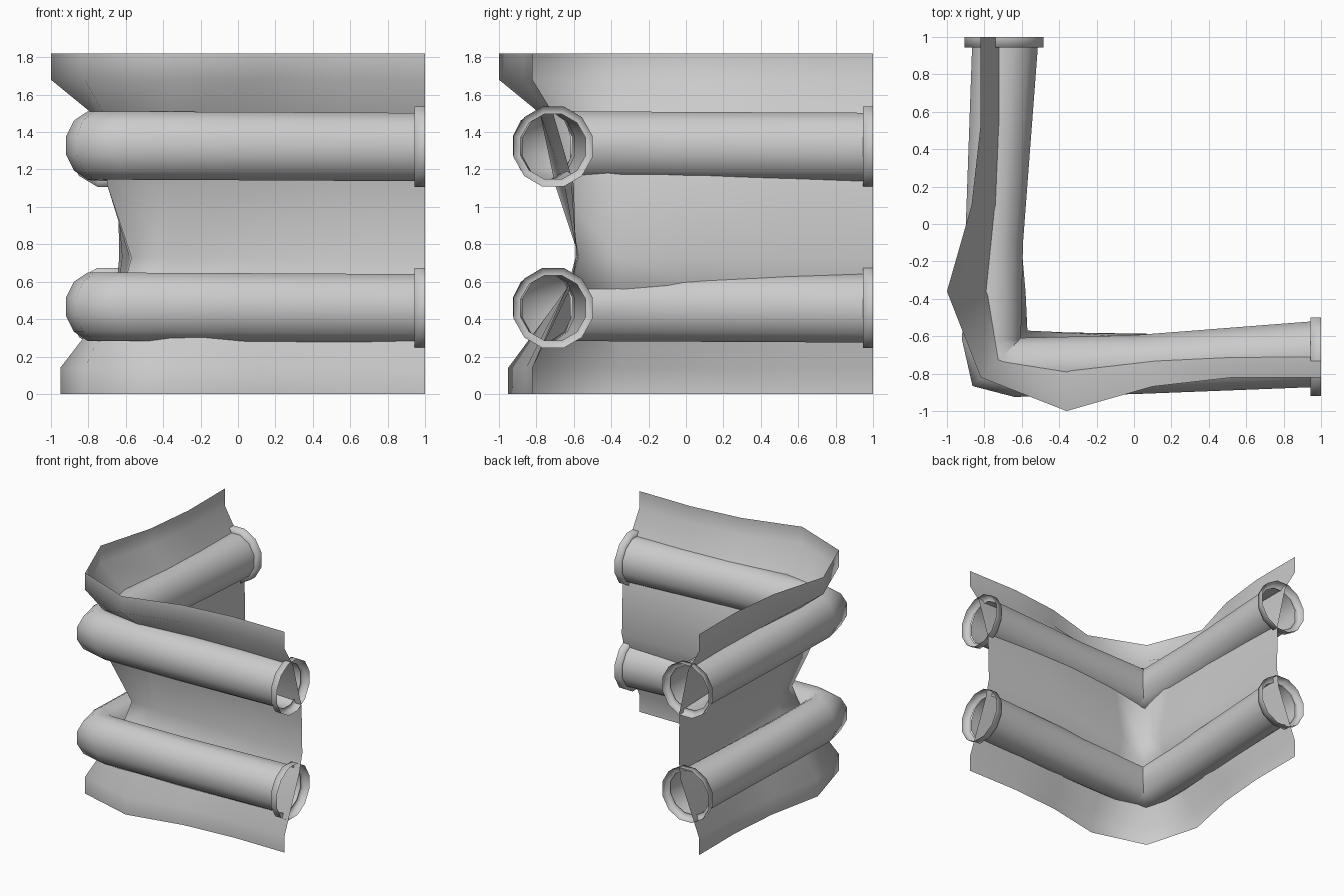
import bpy, math
from mathutils import Vector

if "Cube" in bpy.data.objects:
    bpy.data.objects.remove(bpy.data.objects["Cube"])

SIDES = 12


def make(name, verts, faces, angle):
    me = bpy.data.meshes.new(name)
    me.from_pydata(verts, [], faces)
    ob = bpy.data.objects.new(name, me)
    bpy.context.collection.objects.link(ob)
    bpy.ops.object.select_all(action='DESELECT')
    ob.select_set(True)
    bpy.context.view_layer.objects.active = ob
    bpy.ops.object.mode_set(mode='EDIT')
    bpy.ops.mesh.select_all(action='SELECT')
    bpy.ops.mesh.normals_make_consistent(inside=False)
    bpy.ops.object.mode_set(mode='OBJECT')
    bpy.ops.object.shade_smooth_by_angle(angle=math.radians(angle))
    return ob


def grid_faces(rows, cols, closed):
    return [(r * cols + c, r * cols + (c + 1) % cols,
             (r + 1) * cols + (c + 1) % cols, (r + 1) * cols + c)
            for r in range(rows - 1) for c in range(cols if closed else cols - 1)]


def tube(name, rings, angle):
    """Open tube through rings of (centre, direction, width radius, height radius)."""
    verts = []
    for centre, direction, rw, rh in rings:
        side = Vector(direction).normalized().cross(Vector((0, 0, 1)))
        for i in range(SIDES):
            a = 2 * math.pi * (i + 0.5) / SIDES
            verts.append(Vector(centre) + side * (rw * math.cos(a))
                         + Vector((0, 0, rh * math.sin(a))))
    return make(name, verts, grid_faces(len(rings), SIDES, True), angle)


# Two pipes bent around the corner, with a stepped collar on each end
for label, z in (("lower", 0.466), ("upper", 1.328)):
    path = [(0.945, -0.697, -1, 0, .182, -.008), (0.0, -0.752, -1, 0, .163, -.003),
            (-0.64, -0.767, -1, 0, .163, 0), (-0.735, -0.738, -1, 1, .188, 0),
            (-0.762, -0.62, 0, 1, .163, 0), (-0.748, -0.1, 0, 1, .160, -.003),
            (-0.69, 0.945, 0, 1, .182, -.008)]
    tube(label + "_pipe",
         [((x, y, z + dz), (dx, dy, 0), w, 0.189) for x, y, dx, dy, w, dz in path], 80)
    for side, c, d in (("right", (1, -0.71), (1, 0)), ("back", (-0.695, 1), (0, 1))):
        centre = Vector((*c, z - 0.006))
        direction = Vector((*d, 0))
        tube(f"{label}_{side}_collar",
             [(centre - direction * 0.055, direction, 0.18, 0.18),
              (centre - direction * 0.055, direction, 0.218, 0.222),
              (centre, direction, 0.218, 0.222)], 100)

# Wavy sheet: height, depth at x end, at y end, at the bulge beside the corner, at the corner
profile = [
    (1.82, .82, .82, 1.0, .82),
    (1.68, .82, .82, 1.0, .82),
    (1.50, .71, .72, .78, .72),
    (1.12, .60, .64, .65, .70),
    (0.73, .59, .635, .58, .57),
    (0.58, .63, .65, .61, .61),
    (0.14, .82, .82, .95, .82),
    (0.00, .82, .82, .95, .82),
]
columns = [(1.0, 0), (0.53, 0), (0.1, 0.27), (-0.36, 1)]
verts = []
for z, x_end, y_end, bulge, corner in profile:
    verts += [(t, -(x_end + (bulge - x_end) * w), z) for t, w in columns]
    verts.append((-corner, -corner, z))
    verts += [(-(y_end + (bulge - y_end) * w), t, z) for t, w in reversed(columns)]
make("corner_sheet", verts, grid_faces(len(profile), 9, False), 100)
